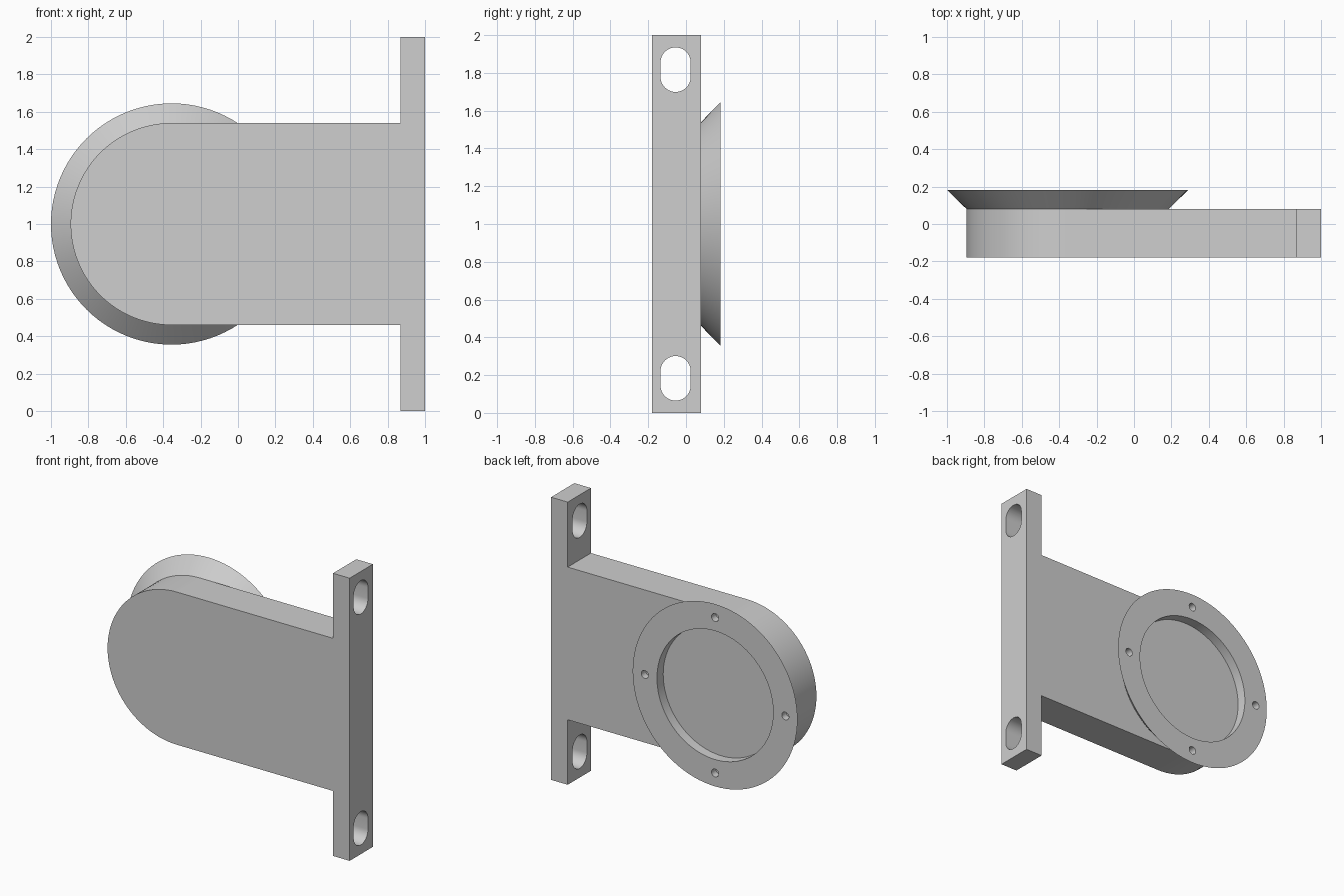
import bpy, bmesh, math
from mathutils import Vector

cube = bpy.data.objects.get("Cube")
if cube:
    bpy.data.objects.remove(cube, do_unlink=True)

grey = bpy.data.materials.new("plain_grey")
grey.use_nodes = True
colour = (0.62, 0.62, 0.62, 1)
grey.diffuse_color = colour
grey.node_tree.nodes["Principled BSDF"].inputs["Base Color"].default_value = colour

# Main dimensions
FRONT, BACK, RIM = -0.18, 0.08, 0.182
CX, CZ, R = -0.355, 1.0, 0.54


def arc(cx, cy, r, start, end, steps):
    angles = [math.radians(start + (end - start) * i / steps) for i in range(steps + 1)]
    return [(cx + r * math.cos(a), cy + r * math.sin(a)) for a in angles]


def finish(name, bm):
    bmesh.ops.recalc_face_normals(bm, faces=bm.faces)
    mesh = bpy.data.meshes.new(name)
    bm.to_mesh(mesh)
    bm.free()
    mesh.materials.append(grey)
    obj = bpy.data.objects.new(name, mesh)
    bpy.context.collection.objects.link(obj)
    return obj


def prism(name, points, axis, low, high):
    """Extrude a flat outline along y (outline in x, z) or x (outline in y, z)."""
    bm = bmesh.new()
    place = (lambda a, b: (a, low, b)) if axis == "y" else (lambda a, b: (low, a, b))
    face = bm.faces.new([bm.verts.new(place(a, b)) for a, b in points])
    moved = bmesh.ops.extrude_face_region(bm, geom=[face])["geom"]
    shift = Vector((0, high - low, 0)) if axis == "y" else Vector((high - low, 0, 0))
    bmesh.ops.translate(bm, vec=shift, verts=[v for v in moved if isinstance(v, bmesh.types.BMVert)])
    return finish(name, bm)


def lathe(name, rings, steps=96):
    """Stack circles of (radius, y) and cap both ends."""
    bm = bmesh.new()
    loops = []
    for r, y in rings:
        loops.append([bm.verts.new((x, y, z)) for x, z in arc(CX, CZ, r, 0, 360, steps)[:-1]])
    for a, b in zip(loops, loops[1:]):
        for i in range(steps):
            j = (i + 1) % steps
            bm.faces.new((a[i], a[j], b[j], b[i]))
    bm.faces.new(loops[0])
    bm.faces.new(loops[-1])
    return finish(name, bm)


def cut(target, cutter):
    cutter.hide_render = True
    mod = target.modifiers.new("cut", "BOOLEAN")
    mod.operation = "DIFFERENCE"
    mod.solver = "EXACT"
    mod.object = cutter
    bpy.context.view_layer.objects.active = target
    bpy.ops.object.modifier_apply(modifier=mod.name)
    bpy.data.objects.remove(cutter, do_unlink=True)


# Rounded arm and mounting bar in one outline
outline = arc(CX, CZ, R, 90, 270, 48)
outline += [(0.87, CZ - R), (0.87, 0), (1, 0), (1, 2), (0.87, 2), (0.87, CZ + R)]
bracket = prism("bracket_body", outline, "y", FRONT, BACK)

# Slotted holes through the mounting bar
for z in (0.183, 1.817):
    slot = arc(-0.055, z + 0.038, 0.08, 0, 180, 20) + arc(-0.055, z - 0.038, 0.08, 180, 360, 20)
    cut(bracket, prism("slot_cutter", slot, "x", 0.8, 1.1))

# Flared ring with a shallow round recess
ring = lathe("flared_ring", [(R, BACK), (0.645, RIM), (0.455, RIM), (0.455, RIM - 0.07)])

# Four blind screw holes in the ring face
for x, z in arc(CX, CZ, 0.55, 0, 270, 3):
    cut(ring, prism("screw_cutter", arc(x, z, 0.028, 0, 360, 24)[:-1], "y", RIM - 0.05, RIM + 0.05))

# Smooth the curved walls, keep edges crisp
bpy.ops.object.select_all(action="DESELECT")
for obj in (bracket, ring):
    obj.select_set(True)
bpy.context.view_layer.objects.active = bracket
bpy.ops.object.shade_smooth_by_angle(angle=math.radians(30))
